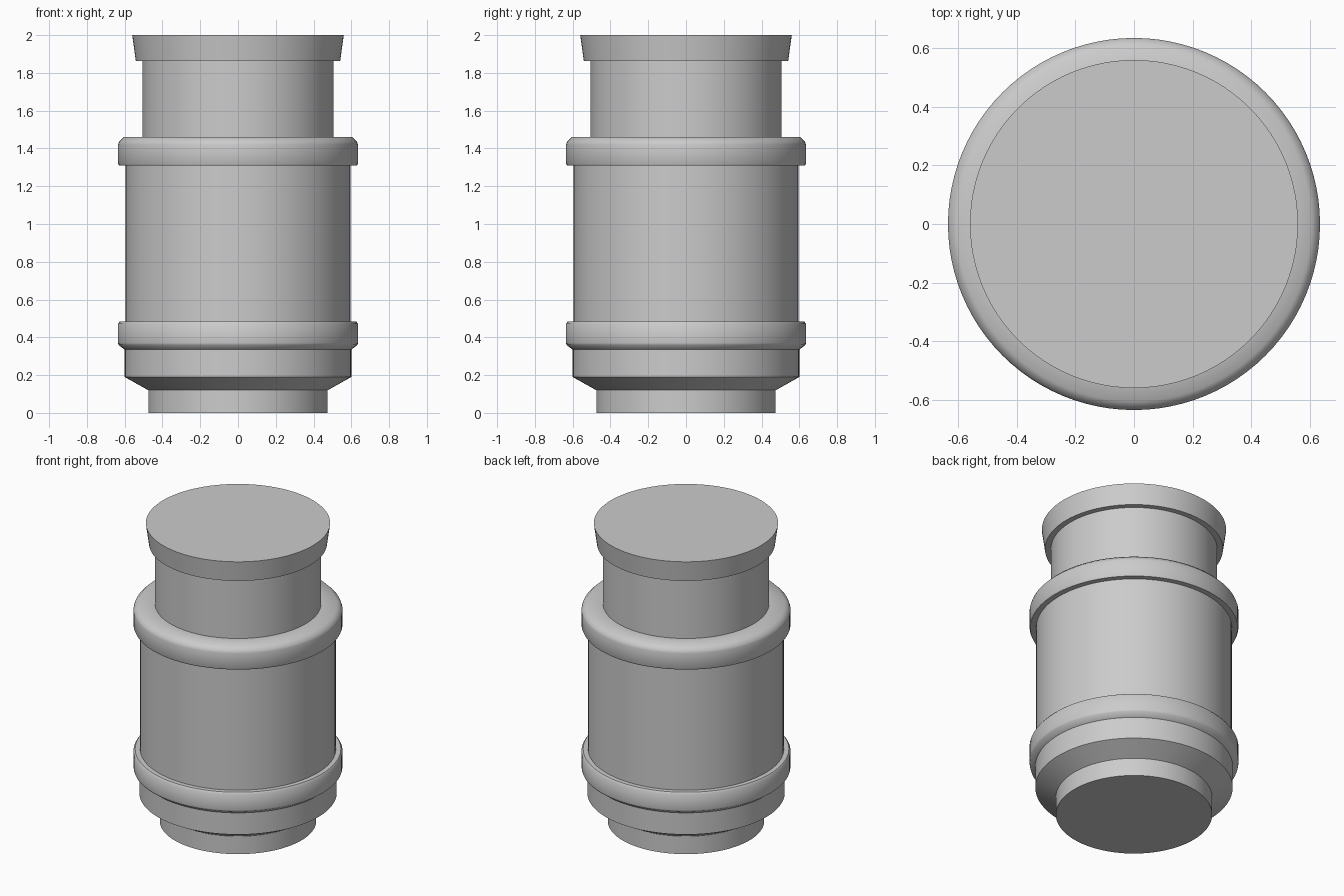
import bpy, bmesh
from math import sin, cos, tau, radians

if "Cube" in bpy.data.objects:
    bpy.data.objects.remove(bpy.data.objects["Cube"])

SEGMENTS = 96


def lathe(name, profile, cap_bottom=False, cap_top=False):
    """Revolve (radius, height) points around z, bottom to top."""
    bm = bmesh.new()
    rings = []
    for r, z in profile:
        rings.append([bm.verts.new((r * cos(tau * i / SEGMENTS),
                                    r * sin(tau * i / SEGMENTS), z))
                      for i in range(SEGMENTS)])
    for low, high in zip(rings, rings[1:]):
        for i in range(SEGMENTS):
            j = (i + 1) % SEGMENTS
            bm.faces.new((low[i], low[j], high[j], high[i]))
    if cap_bottom:
        bm.faces.new(rings[0][::-1])
    if cap_top:
        bm.faces.new(rings[-1])
    mesh = bpy.data.meshes.new(name)
    bm.to_mesh(mesh)
    bm.free()
    obj = bpy.data.objects.new(name, mesh)
    bpy.context.collection.objects.link(obj)
    bpy.ops.object.select_all(action='DESELECT')
    obj.select_set(True)
    bpy.context.view_layer.objects.active = obj
    bpy.ops.object.shade_smooth_by_angle(angle=radians(50))
    return obj


# The parts share rims, so together they form one closed outer skin
# Foot and flared lower shell
lathe("foot", [(0.475, 0), (0.475, 0.12), (0.60, 0.19), (0.60, 0.335)], cap_bottom=True)

# Lower raised band
lathe("lower_band", [(0.60, 0.335), (0.633, 0.36), (0.635, 0.37), (0.635, 0.472),
                     (0.625, 0.485), (0.595, 0.485)])

# Main barrel
lathe("barrel", [(0.595, 0.485), (0.595, 1.31)])

# Upper raised band with a chamfered shoulder
lathe("upper_band", [(0.595, 1.31), (0.63, 1.31), (0.635, 1.32), (0.635, 1.42),
                     (0.63, 1.435), (0.605, 1.46), (0.505, 1.46)])

# Neck
lathe("neck", [(0.505, 1.46), (0.505, 1.863)])

# Flared lid
lathe("lid", [(0.505, 1.863), (0.541, 1.863), (0.56, 2.0)], cap_top=True)
